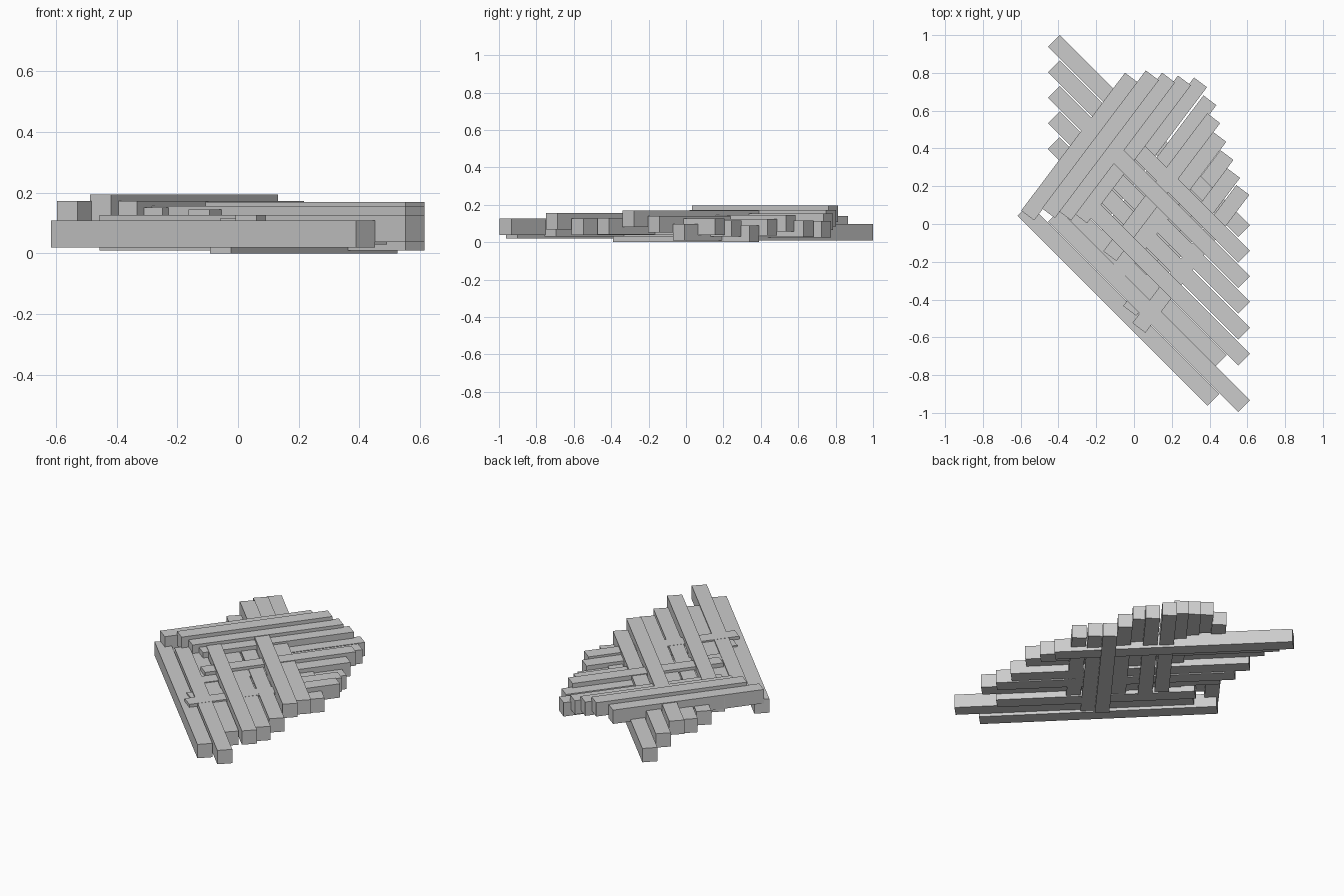
import bpy
from math import atan2, hypot


def plank(name, start, end, width, bottom, top):
    """Straight rectangular plank between two plan points."""
    dx, dy = end[0] - start[0], end[1] - start[1]
    bpy.ops.mesh.primitive_cube_add(
        size=1,
        location=((start[0] + end[0]) / 2, (start[1] + end[1]) / 2, (bottom + top) / 2),
        rotation=(0, 0, atan2(dy, dx)))
    ob = bpy.context.object
    ob.name = name
    ob.scale = (hypot(dx, dy), width, top - bottom)
    bpy.ops.object.transform_apply(location=False, rotation=False, scale=True)


# Diagonal planks at 45 degrees: (x + y of centre line, start x, end x, bottom z)
diagonals = [
    (0.545, -0.425, 0.583, 0.010),
    (0.41, -0.425, 0.583, 0.052),
    (0.275, -0.425, 0.583, 0.081),
    (0.14, -0.425, 0.583, 0.040),
    (0.003, -0.425, 0.583, 0.038),
    (-0.135, -0.425, 0.583, 0.068),
    (-0.265, -0.38, 0.46, 0.030),
    (-0.382, -0.425, 0.583, 0.038),
    (-0.512, -0.586, 0.42, 0.020),
]
for i, (s, x0, x1, z) in enumerate(diagonals, 1):
    plank(f"diagonal_plank_{i}", (x0, s - x0), (x1, s - x1), 0.088, z, z + 0.088)

# Cross planks woven through them: (far end centre x, y, bottom z)
crosses = [
    (-0.013, 0.775, 0.085),
    (0.097, 0.787, 0.107),
    (0.183, 0.775, 0.084),
    (0.267, 0.760, 0.064),
    (0.352, 0.750, 0.025),
    (0.402, 0.655, 0.028),
    (0.422, 0.560, 0.056),
    (0.454, 0.461, 0.035),
    (0.492, 0.365, 0.000),
    (0.527, 0.270, 0.029),
    (0.576, 0.180, 0.039),
]
for i, (x, y, z) in enumerate(crosses, 1):
    plank(f"cross_plank_{i}", (x - 0.55, y - 0.73), (x, y), 0.086, z, z + 0.088)
